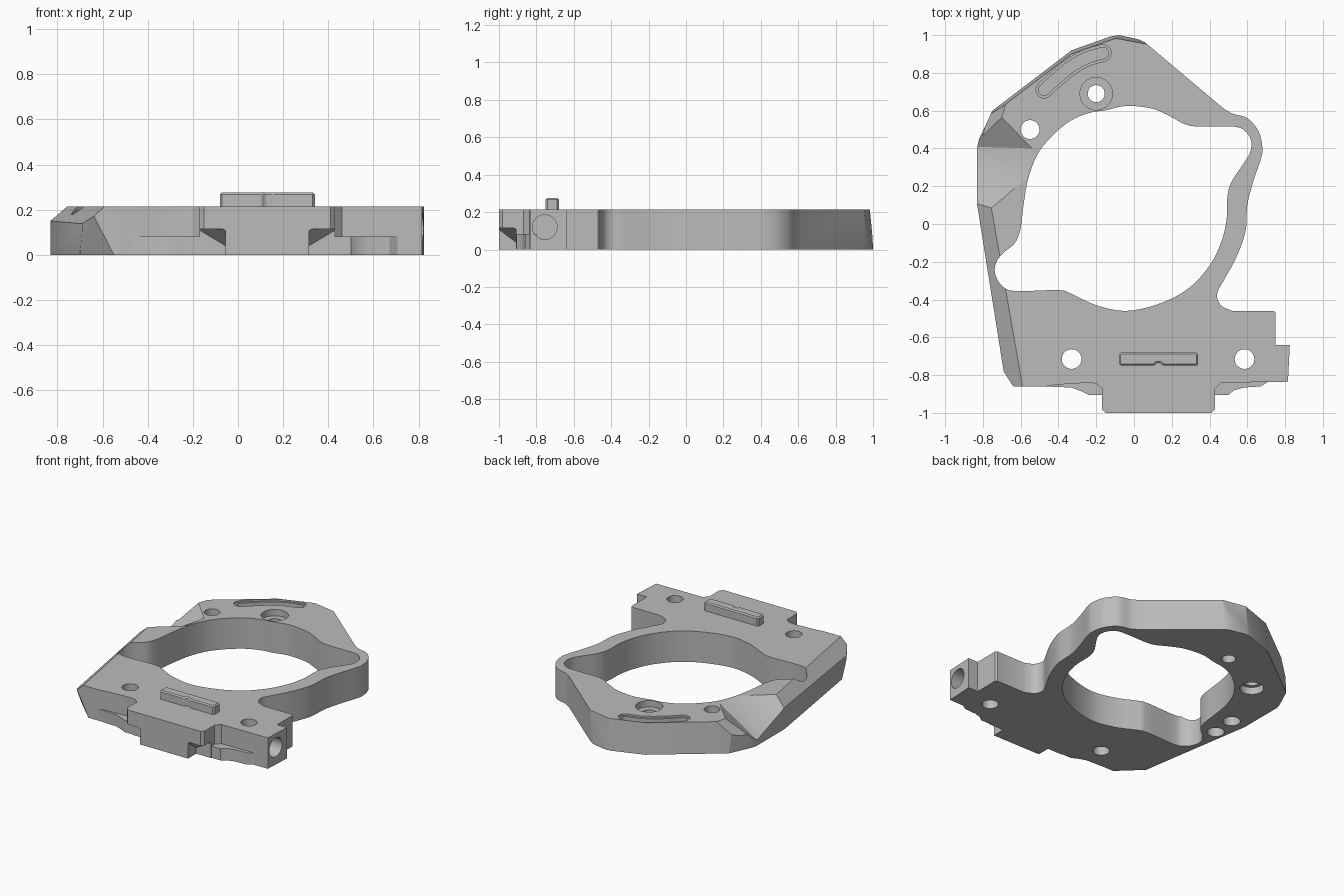
import bpy, bmesh, math
from mathutils import Vector, Matrix

cube = bpy.data.objects.get("Cube")
if cube:
    bpy.data.objects.remove(cube, do_unlink=True)

TOP = 0.215
grey = bpy.data.materials.new("machined grey")
grey.use_nodes = True
grey.diffuse_color = (0.5, 0.5, 0.5, 1)
grey.node_tree.nodes["Principled BSDF"].inputs["Base Color"].default_value = (0.5, 0.5, 0.5, 1)


def make(name, bm):
    bmesh.ops.recalc_face_normals(bm, faces=bm.faces)
    mesh = bpy.data.meshes.new(name)
    bm.to_mesh(mesh)
    bm.free()
    mesh.materials.append(grey)
    ob = bpy.data.objects.new(name, mesh)
    bpy.context.collection.objects.link(ob)
    return ob


def prism_bm(points, z0, z1):
    bm = bmesh.new()
    face = bm.faces.new([bm.verts.new((x, y, z0)) for x, y in points])
    ext = bmesh.ops.extrude_face_region(bm, geom=[face])["geom"]
    verts = [v for v in ext if isinstance(v, bmesh.types.BMVert)]
    bmesh.ops.translate(bm, verts=verts, vec=(0, 0, z1 - z0))
    bmesh.ops.recalc_face_normals(bm, faces=bm.faces)
    return bm


def prism(name, points, z0, z1):
    return make(name, prism_bm(points, z0, z1))


def hull(name, points):
    bm = bmesh.new()
    for p in points:
        bm.verts.new(p)
    res = bmesh.ops.convex_hull(bm, input=bm.verts)
    loose = [v for v in bm.verts if not v.link_faces]
    bmesh.ops.delete(bm, geom=loose, context='VERTS')
    return make(name, bm)


def circle(x, y, r, n=40):
    return [(x + r * math.cos(math.tau * i / n), y + r * math.sin(math.tau * i / n)) for i in range(n)]


def smooth(pts, steps=5, closed=False):
    """Catmull-Rom curve through flat points."""
    p = [Vector(q) for q in pts]
    p = [p[-1]] + p + p[:2] if closed else [p[0]] + p + [p[-1]]
    out = []
    for a, b, c, d in zip(p, p[1:], p[2:], p[3:]):
        for i in range(steps):
            t = i / steps
            v = 0.5 * (2 * b + (c - a) * t + (2 * a - 5 * b + 4 * c - d) * t**2
                       + (3 * b - a - 3 * c + d) * t**3)
            out.append(tuple(v))
    return out if closed else out + [tuple(pts[-1])]


def band(path, w):
    """Round-ended outline of half width w around a path."""
    p = [Vector(q) for q in path]
    left, right = [], []
    for i, q in enumerate(p):
        t = (p[min(i + 1, len(p) - 1)] - p[max(i - 1, 0)]).normalized()
        n = Vector((-t.y, t.x)) * w
        left.append(q + n)
        right.append(q - n)

    def cap(c, start):
        r = start - c
        return [c + Matrix.Rotation(-math.pi * k / 8, 2) @ r for k in range(1, 8)]
    return [tuple(v) for v in left + cap(p[-1], left[-1]) + right[::-1] + cap(p[0], right[0])]


def shave(bm, a, b, c, keep=Vector((0, 0, 0.1))):
    """Slice the solid by the plane through three points, keeping the middle."""
    a, b, c = Vector(a), Vector(b), Vector(c)
    n = (b - a).cross(c - a).normalized()
    if (keep - a).dot(n) > 0:
        n = -n
    res = bmesh.ops.bisect_plane(bm, geom=bm.verts[:] + bm.edges[:] + bm.faces[:], dist=1e-5,
                                 plane_co=a, plane_no=n, clear_outer=True)
    edges = [e for e in res["geom_cut"] if isinstance(e, bmesh.types.BMEdge) and e.is_boundary]
    if edges:
        bmesh.ops.edgenet_fill(bm, edges=edges)
    bmesh.ops.recalc_face_normals(bm, faces=bm.faces)


def cut(ob, cutter):
    mod = ob.modifiers.new("cut", 'BOOLEAN')
    mod.operation, mod.solver, mod.object = 'DIFFERENCE', 'EXACT', cutter
    bpy.context.view_layer.objects.active = ob
    bpy.ops.object.modifier_apply(modifier=mod.name)
    bpy.data.objects.remove(cutter, do_unlink=True)


# Plate outline, counter-clockwise from the front
arm = smooth([(0.52, -0.46), (0.46, -0.43), (0.44, -0.37), (0.48, -0.29), (0.54, -0.18),
              (0.59, -0.04), (0.6, 0.1), (0.63, 0.22), (0.67, 0.34), (0.68, 0.4), (0.66, 0.49),
              (0.6, 0.56), (0.52, 0.585), (0.47, 0.615)])
front = [(-0.64, -0.86), (-0.47, -0.86), (-0.4, -0.85), (-0.24, -0.84), (-0.2, -0.845), (-0.17, -0.87),
         (-0.17, -0.98), (-0.15, -1), (0.41, -1), (0.43, -0.98), (0.43, -0.87), (0.46, -0.84),
         (0.815, -0.835), (0.825, -0.64), (0.75, -0.64), (0.75, -0.47), (0.74, -0.46)]
back = [(0.06, 0.96), (0.03, 0.975), (-0.01, 0.985), (-0.08, 1), (-0.14, 0.99), (-0.33, 0.92),
        (-0.75, 0.6), (-0.82, 0.45), (-0.83, 0.41), (-0.83, 0.1), (-0.69, -0.78)]
bm = prism_bm(front + arm + back, 0, TOP)

# Long side chamfer, undercut front corner and leaning back faces
shave(bm, (-0.755, 0.085, TOP), (-0.59, -0.86, TOP), (-0.83, 0.1, 0.15))
shave(bm, (-0.64, -0.86, 0.175), (-0.55, -0.86, 0), (-0.7, -0.78, 0.13))
shave(bm, (-0.75, 0.6, 0), (-0.33, 0.92, 0), (-0.32, 0.908, TOP))
shave(bm, (-0.33, 0.92, 0), (-0.12, 0.994, 0), (-0.12, 0.975, TOP))
shave(bm, (-0.08, 1, 0), (0, 0.985, 0), (0, 0.965, TOP))
plate = make("mounting_plate", bm)

# Large central opening
opening = [(-0.04, 0.625), (0.1, 0.61), (0.2, 0.565), (0.27, 0.528), (0.34, 0.516), (0.53, 0.515),
           (0.59, 0.49), (0.62, 0.44), (0.615, 0.38), (0.58, 0.32), (0.52, 0.23), (0.495, 0.15),
           (0.49, 0.02), (0.46, -0.1), (0.4, -0.22), (0.29, -0.34), (0.14, -0.42), (-0.04, -0.46),
           (-0.2, -0.43), (-0.33, -0.37), (-0.4, -0.35), (-0.62, -0.355), (-0.69, -0.335),
           (-0.73, -0.28), (-0.735, -0.22), (-0.7, -0.16), (-0.63, -0.1), (-0.6, -0.02),
           (-0.585, 0.1), (-0.56, 0.24), (-0.51, 0.37), (-0.43, 0.47), (-0.33, 0.55),
           (-0.23, 0.59), (-0.15, 0.602)]
cut(plate, prism("opening_cutter", smooth(opening, 5, True), -0.1, 0.4))

# Drilled holes, counterbores and blind holes: x, y, radius, bottom, top
drills = [(-0.33, -0.715, 0.052, -0.1, 0.4), (0.585, -0.715, 0.052, -0.1, 0.4),
          (-0.2, 0.69, 0.045, -0.1, 0.4), (-0.2, 0.69, 0.086, 0.17, 0.4),
          (-0.55, 0.5, 0.05, -0.1, 0.4), (-0.55, 0.5, 0.075, -0.1, 0.05),
          (-0.72, 0.1, 0.055, -0.1, 0.08), (-0.73, -0.07, 0.055, -0.1, 0.08)]
for x, y, r, z0, z1 in drills:
    cut(plate, prism("drill_cutter", circle(x, y, r), z0, z1))

# Sideways bore in the end lug
bore = prism("bore_cutter", circle(0, 0, 0.066), 0, 0.4)
bore.data.transform(Matrix.Translation((0.6, -0.755, 0.12)) @ Matrix.Rotation(math.pi / 2, 4, 'Y'))
bore.data.transform(Matrix.Translation((0.08, 0, 0)))
cut(plate, bore)

# Stepped curved groove
path = smooth([(-0.475, 0.71), (-0.4, 0.78), (-0.33, 0.835), (-0.25, 0.88), (-0.165, 0.905)], 4)
cut(plate, prism("groove_cutter", band(path, 0.044), TOP - 0.012, 0.4))
cut(plate, prism("groove_cutter", band(path, 0.03), TOP - 0.05, 0.4))

# Sloping valley and small facet on the outer shoulder
cut(plate, hull("valley_cutter", [
    (-0.7, 0.565, TOP), (-0.54, 0.4, TOP), (-0.57, 0.24, TOP), (-0.755, 0.085, TOP),
    (-0.9, 0.09, 0.12), (-0.87, 0.41, 0.02), (-0.88, 0.56, 0.12),
    (-0.7, 0.565, 0.3), (-0.5, 0.4, 0.3), (-0.55, 0.24, 0.3), (-0.755, 0.085, 0.3), (-0.95, 0.3, 0.3)]))
cut(plate, hull("facet_cutter", [
    (-0.7, 0.565, TOP), (-0.68, 0.63, TOP), (-0.8, 0.46, 0.1), (-0.77, 0.62, 0.1),
    (-0.9, 0.46, 0.3), (-0.9, 0.7, 0.3), (-0.9, 0.46, 0.1), (-0.9, 0.65, 0.1), (-0.68, 0.63, 0.3)]))

# Undercut lower corners of the front tab, mirrored about its middle
for s in (-1, 1):
    inner, outer = 0.13 + s * 0.185, 0.13 + s * 0.31
    cut(plate, hull("tab_corner_cutter", [
        (outer, -0.91, 0.115), (inner, -1.01, 0.115), (inner, -0.91, 0.04), (outer, -1.01, 0.115),
        (inner, -1.01, -0.1), (inner, -0.91, -0.1), (outer, -1.01, -0.1), (outer, -0.91, -0.1)]))

# Low ledge along the front
ledge = prism("front_ledge", [(-0.47, -0.8), (-0.47, -0.86), (-0.33, -0.866), (-0.28, -0.885),
                              (-0.24, -0.905), (0.5, -0.905), (0.53, -0.88), (0.58, -0.866),
                              (0.67, -0.86), (0.71, -0.835), (0.71, -0.8)], 0, 0.082)

# Raised locating rib with a small notch
rib = prism("locating_rib", [(-0.08, -0.74), (-0.07, -0.75), (0.11, -0.75), (0.118, -0.735),
                             (0.142, -0.735), (0.15, -0.75), (0.33, -0.75), (0.34, -0.74),
                             (0.34, -0.69), (0.33, -0.68), (-0.07, -0.68), (-0.08, -0.69)], 0.19, 0.275)
bevel = rib.modifiers.new("edge", 'BEVEL')
bevel.width, bevel.segments, bevel.angle_limit = 0.008, 1, math.radians(60)

for ob in (plate, ledge):
    bpy.ops.object.select_all(action='DESELECT')
    ob.select_set(True)
    bpy.context.view_layer.objects.active = ob
    bpy.ops.object.shade_smooth_by_angle(angle=math.radians(25))
